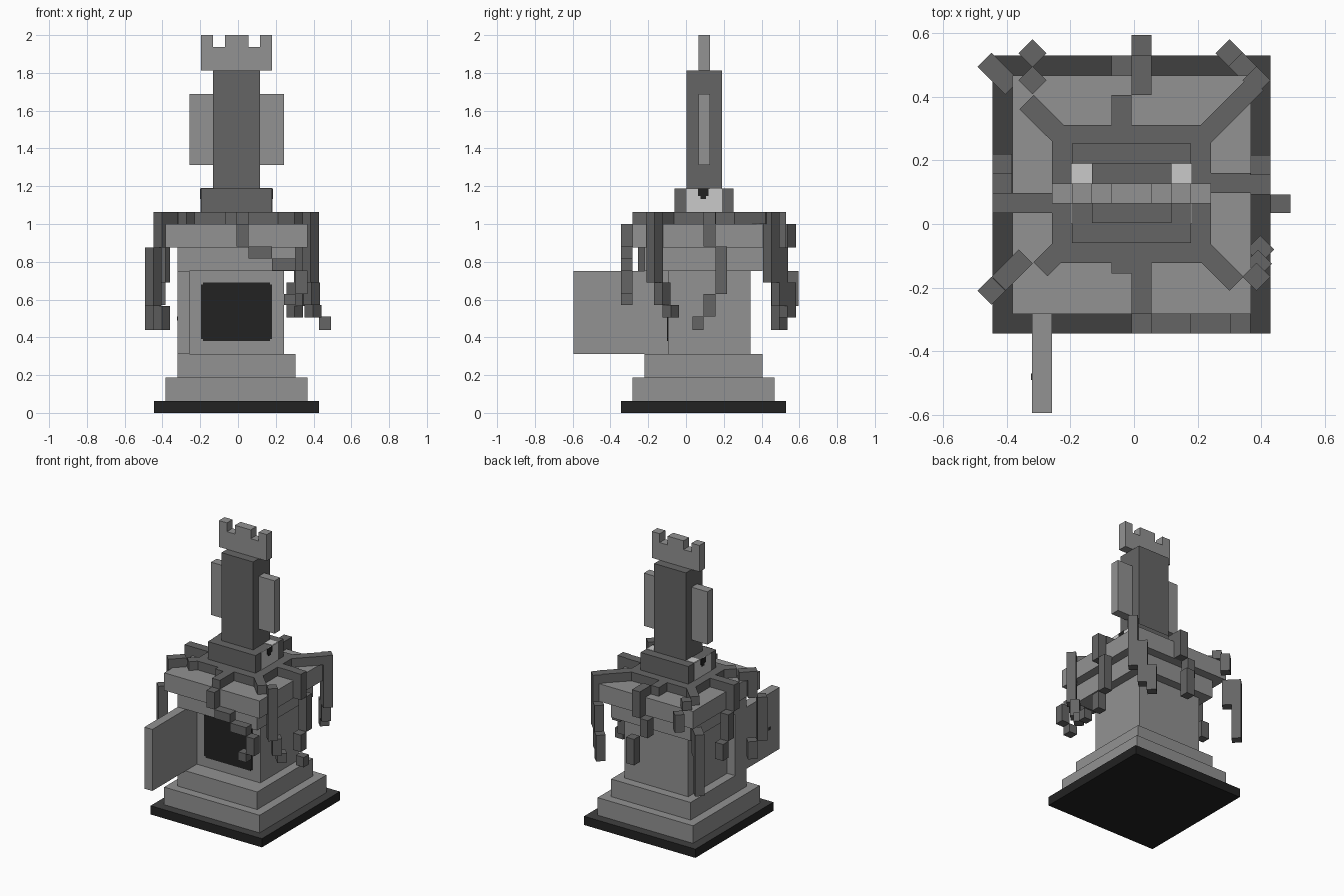
import bpy, bmesh, math
from mathutils import Matrix, Vector

if "Cube" in bpy.data.objects:
    bpy.data.objects.remove(bpy.data.objects["Cube"])

U = 0.0625            # block unit
CX, CY = -0.0075, 0.0925   # axis of the pedestal


def material(name, srgb):
    v = ((srgb / 255 + 0.055) / 1.055) ** 2.4
    m = bpy.data.materials.new(name)
    m.diffuse_color = (v, v, v, 1)
    m.use_nodes = True
    m.node_tree.nodes["Principled BSDF"].inputs["Base Color"].default_value = m.diffuse_color
    return m


STONE = material("light stone", 0x92)
DARK = material("dark grey", 0x65)
BLACK = material("near black", 0x22)
CHAR = material("charcoal", 0x40)
WHITE = material("eye white", 0xCA)


def build(name, boxes, *mats):
    """One object from boxes given as (centre, size, turn in degrees)."""
    bm = bmesh.new()
    for centre, size, turn in boxes:
        mat = (Matrix.Translation(centre) @ Matrix.Rotation(math.radians(turn), 4, 'Z')
               @ Matrix.Diagonal((*size, 1)))
        bmesh.ops.create_cube(bm, size=1, matrix=mat)
    me = bpy.data.meshes.new(name)
    bm.to_mesh(me)
    bm.free()
    for m in mats:
        me.materials.append(m)
    ob = bpy.data.objects.new(name, me)
    bpy.context.collection.objects.link(ob)
    return ob


def span(x0, x1, y0, y1, z0, z1):
    return (((x0 + x1) / 2, (y0 + y1) / 2, (z0 + z1) / 2), (x1 - x0, y1 - y0, z1 - z0), 0)


def tier(name, width, z0, z1, *mats):
    return build(name, [((CX, CY, (z0 + z1) / 2), (width, width, z1 - z0), 0)], *mats)


def diag(x, y, z0, z1):
    """Upright block turned 45 degrees."""
    return ((x, y, (z0 + z1) / 2), (U, U, z1 - z0), 45)


def arm(x0, y0, x1, y1):
    """Level block lying on the cap between two points."""
    d = Vector((x1 - x0, y1 - y0))
    return (((x0 + x1) / 2, (y0 + y1) / 2, 1 + U / 2), (d.length, U, U),
            math.degrees(math.atan2(d.y, d.x)))


# Stepped pedestal
base = tier("base_slab", 14 * U, 0, U, BLACK, CHAR)
for p in base.data.polygons:
    p.material_index = 1 if p.normal.z > 0.5 else 0
tier("lower_step", 12 * U, U, 3 * U, STONE)
tier("upper_step", 10 * U, 3 * U, 5 * U, STONE)
tier("lower_cap", 10 * U, 12 * U, 14 * U, STONE)
tier("upper_cap", 12 * U, 14 * U, 16 * U, STONE)

# Chest body, opening and open door
L, R = CX - 4 * U, CX + 4 * U
FRONT = CY - 3 * U
build("body", [span(L, R, FRONT, CY + 4 * U, 5 * U, 12 * U)], STONE)
build("opening", [span(L + U, R - U, FRONT - 0.006, FRONT + 0.002, 0.39, 0.68),
                  span(L + U + 0.01, R - U - 0.01, FRONT - 0.005, FRONT + 0.002, 0.38, 0.69)], BLACK)
build("door", [span(L - U, L, FRONT - 8 * U, FRONT, 5 * U, 12 * U)], STONE)
build("door_keyhole", [span(L - U - 0.004, L - U + 0.002, -0.49, -0.47, 0.49, 0.51)], CHAR)

# Head: brim, block, column, side fins and crown
build("brim", [span(L, R, FRONT - 0.0275, CY + 3.5 * U, 1, 17 * U)], DARK)
build("head", [span(CX - 3 * U, CX + 3 * U, -0.06, 0.2525, 17 * U, 19 * U)], DARK)
build("column", [span(CX - 2 * U, CX + 2 * U, 0.0025, 0.19, 19 * U, 29 * U)], DARK)
Y0, Y1 = 0.065, 0.1275
build("side_fins", [span(CX + s * 3 * U - U, CX + s * 3 * U + U, Y0, Y1, 21 * U, 27 * U)
                    for s in (-1, 1)], STONE)
build("crown", [span(CX - 3 * U, CX + 3 * U, Y0, Y1, 29 * U, 31 * U)]
      + [span(CX + a * U, CX + b * U, Y0, Y1, 31 * U, 32 * U)
         for a, b in ((-3, -2), (-1, 1), (2, 3))], STONE)

# Eyes on both ends of the head
whites, pupils = [], []
for s in (-1, 1):
    side = CX + s * 3 * U
    whites.append(((side, 0.096, 18 * U), (0.006, 3 * U, 2 * U), 0))
    whites.append(((side - s * U / 2, 0.158, 19 * U), (U, U, 0.006), 0))
    pupils.append(((side, 0.092, 1.168), (0.012, 0.056, 0.039), 0))
    pupils.append(((side, 0.092, 1.142), (0.012, 0.03, 0.02), 0))
build("eye_whites", whites, WHITE)
build("pupils", pupils, BLACK)

# Straight limbs hanging over each side
XA, XB, XC = CX - U, CX, CX + U
build("front_limb", [
    span(XA, XB, -0.155, -0.12, 1, 1 + U),
    span(XB, XC, -0.2825, -0.12, 1, 1 + U),
    span(XB, XC, -0.345, -0.2825, 0.88, 1),
    span(XC, 0.18, -0.345, -0.2825, 0.8175, 0.88),
    span(0.18, 0.305, -0.345, -0.2825, 0.755, 0.8175),
    span(0.305, 0.367, -0.345, -0.2825, 0.63, 0.755),
    span(0.2425, 0.305, -0.345, -0.2825, 0.57, 0.63)], DARK)
build("back_limb", [
    span(XA, XB, 0.31, 0.405, 1, 1 + U),
    span(XB, XC, 0.405, 0.4675, 1, 1 + U),
    span(XB, XC, 0.4675, 0.53, 0.875, 1 + U),
    span(XA, XB, 0.4675, 0.53, 0.75, 0.875),
    span(XB, XC, 0.53, 0.595, 0.565, 0.75)], DARK)
build("left_limb", [
    span(-0.383, L, 0.035, 0.0975, 1, 1 + U),
    span(-0.445, -0.383, 0.035, 0.0975, 0.875, 1 + U),
    span(-0.445, -0.383, 0.0975, 0.16, 0.6875, 0.875),
    span(-0.445, -0.383, 0.16, 0.22, 0.57, 0.6875)], DARK)
build("right_limb", [
    span(R, 0.367, 0.0975, 0.16, 1, 1 + U),
    span(0.367, 0.43, 0.0925, 0.155, 0.88, 1 + U),
    span(0.367, 0.43, 0.155, 0.2175, 0.63, 0.88),
    span(0.367, 0.43, 0.0925, 0.155, 0.51, 0.63),
    span(0.43, 0.4925, 0.035, 0.0925, 0.44, 0.51)], DARK)

# Diagonal limbs hanging over each corner
build("front_left_limb", [
    arm(-0.19, -0.038, -0.294, -0.142), arm(-0.34, -0.102, -0.425, -0.187),
    diag(-0.403, -0.165, 0.875, 1),
    diag(-0.448, -0.21, 0.565, 0.875),
    diag(-0.403, -0.165, 0.44, 0.565)], DARK)
build("front_right_limb", [
    arm(0.18, -0.046, 0.322, -0.188),
    diag(0.385, -0.166, 0.69, 1 + U),
    diag(0.39, -0.125, 0.57, 0.69),
    diag(0.397, -0.08, 0.505, 0.57)], DARK)
build("back_left_limb", [
    arm(-0.18, 0.226, -0.3375, 0.383),
    diag(-0.319, 0.452, 1, 1 + U),
    diag(-0.319, 0.537, 0.875, 1),
    diag(-0.405, 0.451, 0.69, 0.875),
    diag(-0.448, 0.494, 0.44, 0.875)], DARK)
build("back_right_limb", [
    arm(0.18, 0.238, 0.385, 0.443),
    diag(0.385, 0.452, 0.69, 1 + U),
    diag(0.341, 0.496, 0.565, 0.875),
    diag(0.30, 0.537, 0.505, 0.69)], DARK)
